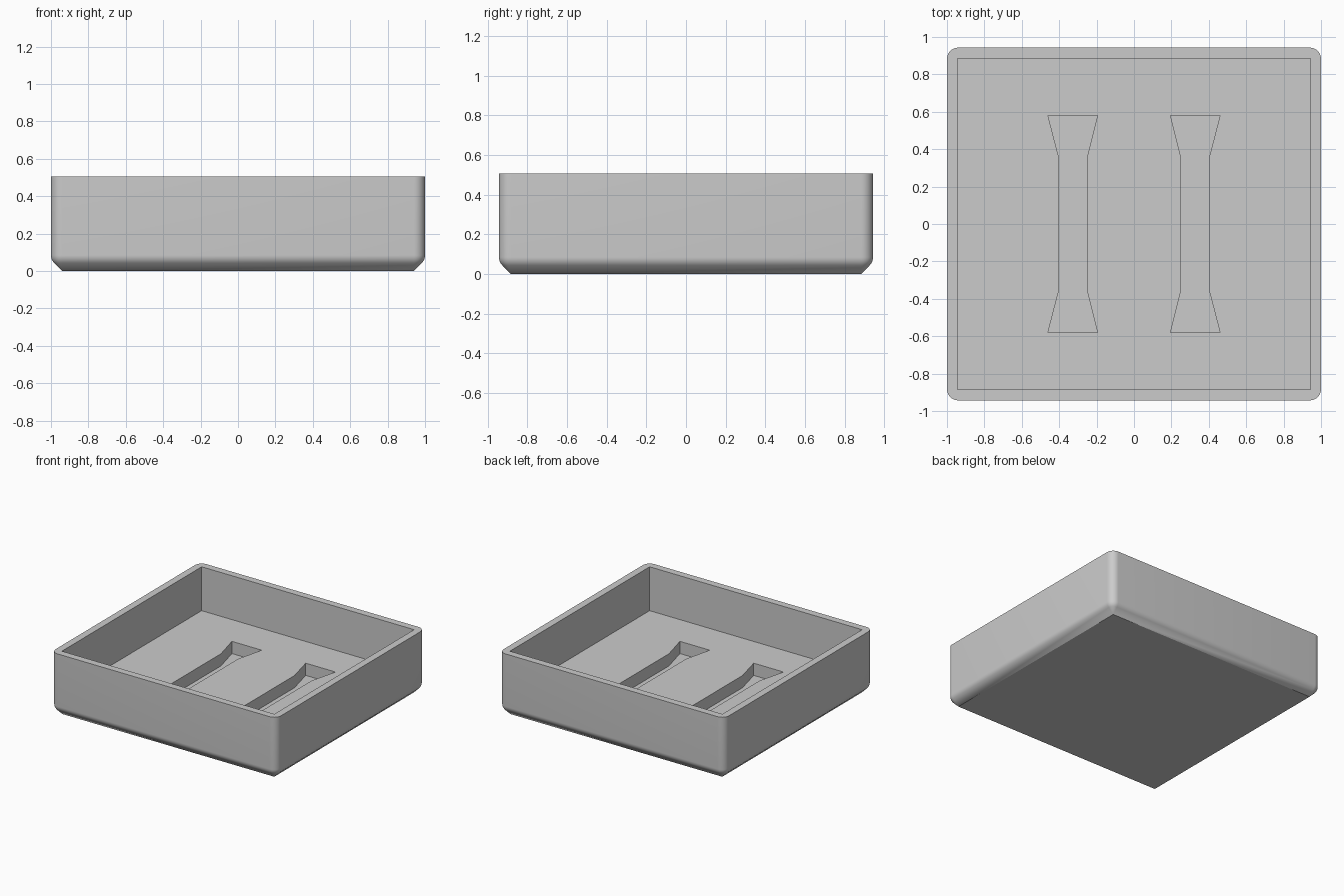
import bpy
import bmesh
from math import sin, cos, pi, radians

cube = bpy.data.objects.get("Cube")
if cube:
    bpy.data.objects.remove(cube, do_unlink=True)

HALF_X, HALF_Y, HEIGHT = 1.0, 0.943, 0.505
RADIUS = 0.06
FLOOR_Z, SLOT_Z = 0.153, 0.055
ARC_STEPS = 8

grey = bpy.data.materials.new("light grey")
grey.use_nodes = True
color = (0.6, 0.6, 0.6, 1)
grey.diffuse_color = color
grey.node_tree.nodes["Principled BSDF"].inputs["Base Color"].default_value = color


def loft(name, sections):
    """Solid through stacked outlines, each a list of 3D points."""
    bm = bmesh.new()
    rings = [[bm.verts.new(p) for p in s] for s in sections]
    n = len(rings[0])
    for low, high in zip(rings, rings[1:]):
        for i in range(n):
            j = (i + 1) % n
            bm.faces.new((low[i], low[j], high[j], high[i]))
    bm.faces.new(rings[0][::-1])
    bm.faces.new(rings[-1])
    bmesh.ops.remove_doubles(bm, verts=bm.verts, dist=1e-5)
    bmesh.ops.recalc_face_normals(bm, faces=bm.faces)
    mesh = bpy.data.meshes.new(name)
    bm.to_mesh(mesh)
    bm.free()
    mesh.materials.append(grey)
    obj = bpy.data.objects.new(name, mesh)
    bpy.context.collection.objects.link(obj)
    return obj


def prism(name, outline, z0, z1):
    return loft(name, [[(x, y, z) for x, y in outline] for z in (z0, z1)])


def rounded_outline(inset, z):
    """Outline with rounded corners, whose radius shrinks with the inset."""
    points = []
    r = RADIUS - inset
    for k, (sx, sy) in enumerate([(1, 1), (-1, 1), (-1, -1), (1, -1)]):
        for i in range(ARC_STEPS + 1):
            a = (k + i / ARC_STEPS) * pi / 2
            points.append((sx * (HALF_X - RADIUS) + r * cos(a),
                           sy * (HALF_Y - RADIUS) + r * sin(a), z))
    return points


def cut(target, cutter):
    cutter.hide_render = True
    mod = target.modifiers.new("cut", 'BOOLEAN')
    mod.operation = 'DIFFERENCE'
    mod.solver = 'EXACT'
    mod.object = cutter
    bpy.context.view_layer.objects.active = target
    bpy.ops.object.modifier_apply(modifier=mod.name)
    bpy.data.objects.remove(cutter, do_unlink=True)


# Outer body: flat base, chamfer blending into upright walls
arc_z = RADIUS * 2 ** 0.5
profile = [(RADIUS, 0)]
for i in range(7):
    a = radians(45 * (1 - i / 6))
    profile.append((RADIUS * (1 - cos(a)), arc_z - RADIUS * sin(a)))
profile.append((0, HEIGHT))
tray = loft("tray", [rounded_outline(inset, z) for inset, z in profile])

# Square-cornered cavity
cx, cy = 0.943, 0.886
cut(tray, prism("cavity_cutter", [(-cx, -cy), (cx, -cy), (cx, cy), (-cx, cy)],
                FLOOR_Z, HEIGHT + 0.1))

# Two slots in the floor, flared at both ends
half_slot = [(0.195, 0.58), (0.25, 0.36), (0.25, -0.36), (0.195, -0.58),
             (0.46, -0.58), (0.403, -0.36), (0.403, 0.36), (0.46, 0.58)]
for side, label in ((1, "left"), (-1, "right")):
    cut(tray, prism(label + "_slot_cutter", [(side * x, y) for x, y in half_slot],
                    SLOT_Z, FLOOR_Z + 0.1))

# Smooth rounded edges, keep the hard ones
bpy.ops.object.select_all(action='DESELECT')
tray.select_set(True)
bpy.context.view_layer.objects.active = tray
bpy.ops.object.shade_smooth_by_angle(angle=radians(30))
